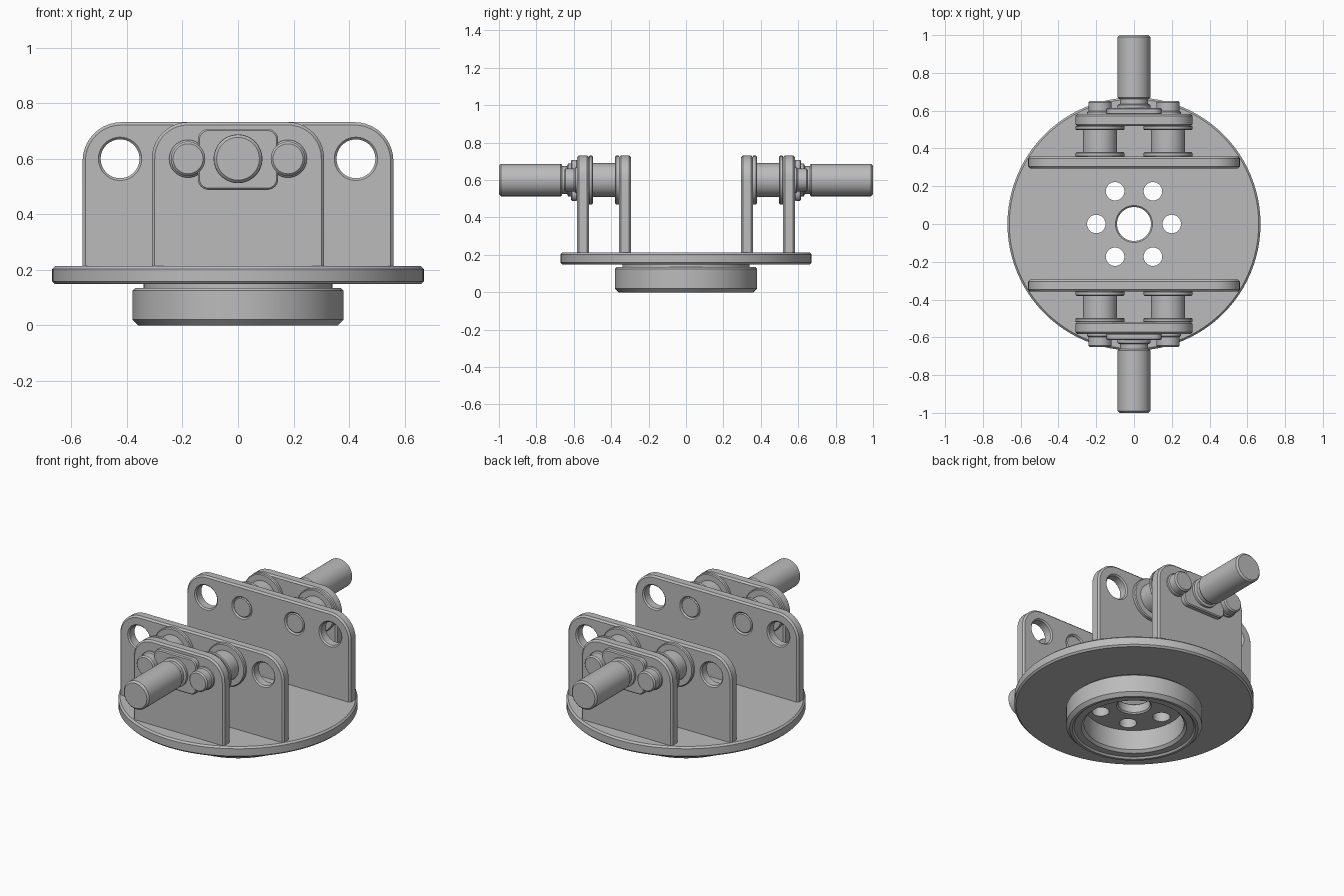
import bpy, bmesh, math
from mathutils import Matrix

cube = bpy.data.objects.get("Cube")
if cube:
    bpy.data.objects.remove(cube, do_unlink=True)

steel = bpy.data.materials.new("grey steel")
steel.use_nodes = True
GREY = (0.5, 0.5, 0.5, 1)
steel.diffuse_color = GREY
steel.node_tree.nodes["Principled BSDF"].inputs["Base Color"].default_value = GREY

PIN_Z = 0.6
TO_FRONT = Matrix.Rotation(math.pi / 2, 4, 'X')  # turns +z into -y


def finish(name, bm):
    bmesh.ops.recalc_face_normals(bm, faces=bm.faces)
    mesh = bpy.data.meshes.new(name)
    bm.to_mesh(mesh)
    bm.free()
    mesh.materials.append(steel)
    mesh.shade_smooth()
    mesh.set_sharp_from_angle(angle=math.radians(30))
    obj = bpy.data.objects.new(name, mesh)
    bpy.context.collection.objects.link(obj)
    return obj


def lathe(name, profile, matrix=Matrix(), ring=False, n=48):
    """Turn (radius, height) points about z; a ring closes on itself."""
    bm = bmesh.new()
    rows = [[bm.verts.new((r * math.cos(math.tau * i / n),
                           r * math.sin(math.tau * i / n), h))
             for i in range(n)] for r, h in profile]
    pairs = list(zip(rows, rows[1:]))
    if ring:
        pairs.append((rows[-1], rows[0]))
    else:
        bm.faces.new(rows[0])
        bm.faces.new(rows[-1])
    for a, b in pairs:
        for i in range(n):
            j = (i + 1) % n
            bm.faces.new((a[i], a[j], b[j], b[i]))
    bm.transform(matrix)
    return finish(name, bm)


def rod(r, h0, h1, c):
    """Profile of a cylinder with chamfered ends."""
    return [(r - c, h0), (r, h0 + c), (r, h1 - c), (r - c, h1)]


def hole(r, h0, h1, c):
    """Profile of a cutter that leaves chamfered rims."""
    return [(r + c, h0 - 0.02), (r + c, h0), (r, h0 + c),
            (r, h1 - c), (r + c, h1), (r + c, h1 + 0.02)]


def at(x):
    return Matrix.Translation((x, 0, PIN_Z)) @ TO_FRONT


def plate(name, half, z0, z1, near, far, top_r, low_r, chamfer):
    """Upright plate in the front half with rounded corners."""
    bm = bmesh.new()
    outline = []
    corners = [(1, z1, top_r, 0), (-1, z1, top_r, 90),
               (-1, z0, low_r, 180), (1, z0, low_r, 270)]
    for sx, z, r, start in corners:
        cz = z - r if z == z1 else z + r
        steps = 10 if r else 0
        for k in range(steps + 1):
            a = math.radians(start + 9 * k)
            outline.append((sx * (half - r) + r * math.cos(a), cz + r * math.sin(a)))
    face = bm.faces.new([bm.verts.new((x, -near, z)) for x, z in outline])
    new = bmesh.ops.extrude_face_region(bm, geom=[face])["geom"]
    bmesh.ops.translate(bm, vec=(0, near - far, 0),
                        verts=[v for v in new if isinstance(v, bmesh.types.BMVert)])
    bmesh.ops.recalc_face_normals(bm, faces=bm.faces)
    rims = [e for e in bm.edges if abs(e.verts[0].co.y - e.verts[1].co.y) < 1e-5]
    bmesh.ops.bevel(bm, geom=rims, offset=chamfer, segments=1, affect='EDGES')
    return finish(name, bm)


def cut(obj, cutters):
    """Bake the holes into the mesh, then drop the cutters."""
    for c in cutters:
        c.hide_render = True
        mod = obj.modifiers.new("hole", 'BOOLEAN')
        mod.operation = 'DIFFERENCE'
        mod.solver = 'EXACT'
        mod.object = c
    bpy.context.view_layer.update()
    graph = bpy.context.evaluated_depsgraph_get()
    mesh = bpy.data.meshes.new_from_object(obj.evaluated_get(graph))
    obj.modifiers.clear()
    obj.data = mesh
    mesh.set_sharp_from_angle(angle=math.radians(30))
    for c in cutters:
        bpy.data.objects.remove(c, do_unlink=True)


# Round base with a centre bore and a ring of bolt holes
base = lathe("base_disc", rod(0.67, 0.148, 0.213, 0.01), n=96)
cutters = [lathe("cutter", hole(0.09, 0.148, 0.213, 0.008))]
for k in range(6):
    spot = Matrix.Rotation(k * math.pi / 3, 4, 'Z') @ Matrix.Translation((0.2, 0, 0))
    cutters.append(lathe("cutter", [(0.049, 0.1), (0.049, 0.3)], spot, n=32))
cut(base, cutters)

# Hollow hub below the base, with a narrow neck and a stepped lower rim
lathe("hub_ring", [(0.34, 0.152), (0.34, 0.135), (0.37, 0.135), (0.38, 0.125),
                   (0.38, 0.02), (0.36, 0), (0.345, 0), (0.335, 0.01),
                   (0.295, 0.01), (0.28, 0.025), (0.28, 0.152)], ring=True, n=96)

# One bracket, built at the front
parts = []
inner = plate("inner_plate", 0.56, 0.19, 0.732, 0.295, 0.358, 0.14, 0, 0.01)
cut(inner, [lathe("cutter", hole(r, 0.295, 0.358, 0.008), at(s * x))
            for x, r in ((0.425, 0.07), (0.18, 0.061)) for s in (-1, 1)])
parts.append(inner)
parts.append(plate("outer_plate", 0.31, 0.19, 0.732, 0.518, 0.582, 0.13, 0, 0.01))
parts.append(plate("shaft_pad", 0.145, 0.488, 0.708, 0.58, 0.615, 0.04, 0.04, 0.006))

# Pins, spacers and bolt heads on each side
for side, s in (("left", 1), ("right", -1)):
    place = at(s * 0.18)
    parts.append(lathe(side + "_pin", rod(0.061, 0.298, 0.55, 0.006), place))
    parts.append(lathe(side + "_spacer",
                       [(0.128, 0.357), (0.13, 0.359), (0.13, 0.375), (0.125, 0.38),
                        (0.09, 0.38), (0.09, 0.498), (0.125, 0.498), (0.13, 0.503),
                        (0.13, 0.517), (0.128, 0.519)], place))
    parts.append(lathe(side + "_bolt_head",
                       [(0.068, 0.575), (0.068, 0.592), (0.062, 0.598),
                        (0.062, 0.643), (0.054, 0.651)], place))

# Stub shaft with a short neck
parts.append(lathe("stub_shaft",
                   [(0.088, 0.61), (0.088, 0.63), (0.075, 0.636), (0.075, 0.662),
                    (0.082, 0.664), (0.087, 0.67), (0.087, 0.99), (0.077, 1)], at(0)))

# Same bracket turned round for the back
for part in parts:
    twin = part.copy()
    twin.rotation_euler.z = math.pi
    twin.name = "back_" + part.name
    part.name = "front_" + part.name
    bpy.context.collection.objects.link(twin)
